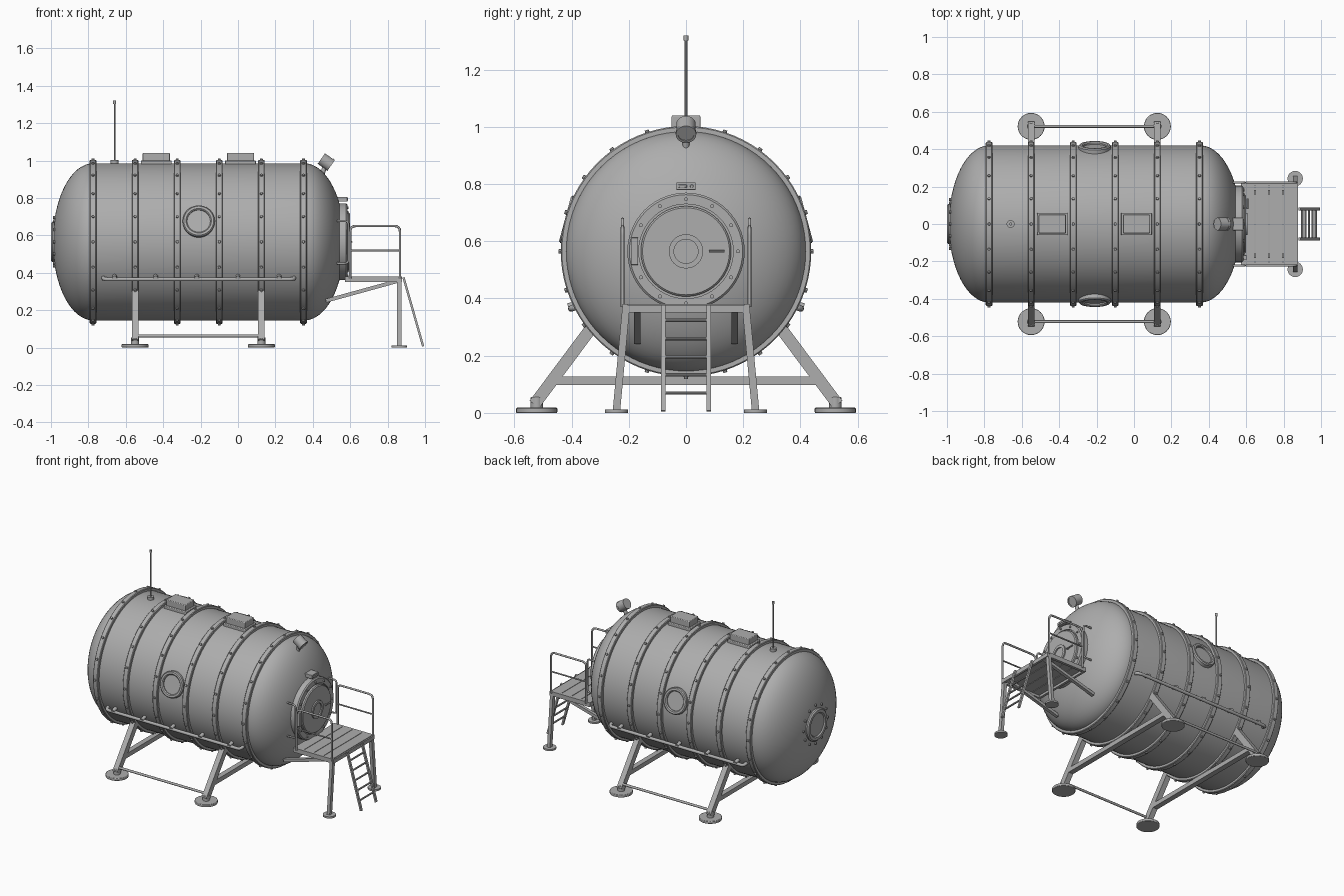
import bpy, bmesh, math
from math import sin, cos, pi, radians, sqrt
from mathutils import Vector, Matrix

if "Cube" in bpy.data.objects:
    bpy.data.objects.remove(bpy.data.objects["Cube"], do_unlink=True)

grey = bpy.data.materials.new("Plain grey")
grey.use_nodes = True
grey.diffuse_color = (0.42, 0.42, 0.42, 1)
grey.node_tree.nodes["Principled BSDF"].inputs["Base Color"].default_value = (0.42, 0.42, 0.42, 1)

AXIS = 0.565   # height of the tank axis
R = 0.42       # tank radius
X0, X1, DOME = -0.775, 0.355, 0.215
SIDES = (-1, 1)


class Part:
    """Collects primitives into one mesh object."""

    def __init__(self, name):
        self.name, self.bm = name, bmesh.new()

    def rod(self, a, b, r, n=16, r2=None):
        a, b = Vector(a), Vector(b)
        d = b - a
        m = Matrix.Translation((a + b) / 2) @ d.to_track_quat('Z', 'Y').to_matrix().to_4x4()
        bmesh.ops.create_cone(self.bm, cap_ends=True, segments=n, radius1=r,
                              radius2=r if r2 is None else r2, depth=d.length, matrix=m)

    def box(self, c, size, rot=None):
        m = Matrix.Translation(c) @ (rot or Matrix()) @ Matrix.Diagonal((*size, 1))
        bmesh.ops.create_cube(self.bm, size=1, matrix=m)

    def beam(self, a, b, w, h):
        """Square bar from a to b: w is the width along x or y, h the other."""
        a, b = Vector(a), Vector(b)
        d = (b - a).normalized()
        side = Vector((1, 0, 0)) if abs(d.x) < 0.3 else Vector((0, 1, 0))
        side = (side - d * side.dot(d)).normalized()
        rot = Matrix((side, d.cross(side), d)).transposed().to_4x4()
        self.box((a + b) / 2, (w, h, (b - a).length), rot)

    def lathe(self, profile, origin, axis, n=48, closed=False):
        """Spin (radius, height) points about an axis."""
        m = Matrix.Translation(origin) @ Vector(axis).to_track_quat('Z', 'Y').to_matrix().to_4x4()
        vs = [self.bm.verts.new(m @ Vector((r, 0, h))) for r, h in profile]
        pairs = list(zip(vs, vs[1:] + vs[:1])) if closed else list(zip(vs, vs[1:]))
        es = [self.bm.edges.new(p) for p in pairs]
        bmesh.ops.spin(self.bm, geom=vs + es, cent=origin, axis=axis, angle=2 * pi,
                       steps=n, use_merge=True)
        bmesh.ops.remove_doubles(self.bm, verts=self.bm.verts, dist=1e-5)

    def done(self, bevel=0):
        bmesh.ops.recalc_face_normals(self.bm, faces=self.bm.faces)
        me = bpy.data.meshes.new(self.name)
        self.bm.to_mesh(me)
        self.bm.free()
        me.polygons.foreach_set("use_smooth", [True] * len(me.polygons))
        me.set_sharp_from_angle(angle=radians(32))
        me.materials.append(grey)
        ob = bpy.data.objects.new(self.name, me)
        bpy.context.collection.objects.link(ob)
        if bevel:
            mod = ob.modifiers.new("Soft edges", 'BEVEL')
            mod.width, mod.segments = bevel, 2
        return ob


def pipe(name, pts, r, bend=0.03):
    """Round tube through points, with rounded corners."""
    pts = [Vector(p) for p in pts]
    path = [pts[0]]
    for p, q, s in zip(pts, pts[1:], pts[2:]):
        a, b = q + (p - q).normalized() * bend, q + (s - q).normalized() * bend
        path += [a.lerp(q, t).lerp(q.lerp(b, t), t) for t in (0, .25, .5, .75, 1)]
    path.append(pts[-1])
    cu = bpy.data.curves.new(name, 'CURVE')
    cu.dimensions, cu.bevel_depth, cu.bevel_resolution, cu.use_fill_caps = '3D', r, 2, True
    sp = cu.splines.new('POLY')
    sp.points.add(len(path) - 1)
    for point, co in zip(sp.points, path):
        point.co = (*co, 1)
    cu.materials.append(grey)
    bpy.context.collection.objects.link(bpy.data.objects.new(name, cu))


def ring_of(n, r, start=0):
    return [(r * cos(start + 2 * pi * i / n), r * sin(start + 2 * pi * i / n)) for i in range(n)]


# Tank with elliptical domes
arc = [i * pi / 32 for i in range(17)]
hull = Part("tank_hull")
hull.lathe([(R * sin(t), X0 - DOME * cos(t)) for t in arc] +
           [(R * cos(t), X1 + DOME * sin(t)) for t in arc], (0, 0, AXIS), (1, 0, 0), 80)
hull.done()

# Hoops with bolts
hoops, bolts = Part("tank_hoops"), Part("hoop_bolts")
for i in range(6):
    x = X0 + 0.225 * i
    hoops.lathe([(R - .01, -.018), (.434, -.018), (.438, -.014), (.438, .014), (.434, .018), (R - .01, .018)],
                (x, 0, AXIS), (1, 0, 0), 80, True)
    for y, z in ring_of(20, 1):
        d = Vector((0, y, z))
        c = Vector((x, 0, AXIS))
        bolts.rod(c + d * .433, c + d * .446, .009, 8, .007)
hoops.done()
bolts.done()

# Side portholes, tilted to follow the hull
for s, side in ((-1, "front"), (1, "back")):
    n = Vector((0, s * cos(radians(15)), sin(radians(15))))
    p = Part(side + "_porthole")
    c = Vector((-.21, 0, AXIS)) + n * .41
    p.lathe([(.062, -.02), (.086, -.02), (.086, .022), (.08, .028), (.068, .028), (.062, .022)], c, n, 40, True)
    p.rod(c - n * .02, c + n * .014, .064, 40)
    p.done()

# Porthole in the rear dome
p = Part("end_porthole")
c = Vector((-.98, 0, AXIS))
p.lathe([(.075, -.03), (.108, -.03), (.108, .012), (.1, .02), (.082, .02), (.075, .012)], c, (-1, 0, 0), 40, True)
p.rod((-.96, 0, AXIS), (-.992, 0, AXIS), .077, 40)
for y, z in ring_of(12, .13):
    p.rod((-.96, y, AXIS + z), (-.988, y, AXIS + z), .008, 8)
p.done()

# Roof hatches
for name, x in (("rear_roof_hatch", -.437), ("fore_roof_hatch", .013)):
    h = Part(name)
    h.box((x, 0, .985), (.165, .12, .03))
    h.box((x, 0, 1.01), (.145, .1, .06))
    h.done(.004)

# Antenna
a = Part("antenna")
a.rod((-.66, 0, .97), (-.66, 0, 1.003), .021, 20)
a.rod((-.66, 0, 1), (-.66, 0, 1.31), .0045, 10)
a.rod((-.66, 0, 1.303), (-.66, 0, 1.32), .008, 12)
a.done()

# Floodlight
f = Part("floodlight")
d = Vector((.82, 0, -.57))
c = Vector((.47, 0, .993))
f.rod(c - d * .03, c + d * .03, .034, 24)
f.lathe([(.028, 0), (.036, 0), (.036, .012), (.028, .012)], c + d * .022, d, 24, True)
f.rod((.45, 0, .92), c, .012, 12)
f.done()

# Airlock door
door = Part("airlock_door")
door.lathe([(0, .5), (.205, .5), (.205, .578), (.198, .585), (.165, .585), (.165, .578),
            (.158, .578), (.158, .592), (.152, .598), (0, .598)], (0, 0, AXIS), (1, 0, 0), 56)
door.lathe([(.042, .59), (.06, .59), (.06, .606), (.042, .606)], (0, 0, AXIS), (1, 0, 0), 32, True)
for y, z in ring_of(12, .182, pi / 2):
    door.rod((.58, y, AXIS + z), (.592, y, AXIS + z), .007, 8)
door.rod((.607, .08, AXIS), (.607, .135, AXIS), .005, 8)
door.rod((.59, .087, AXIS), (.607, .087, AXIS), .005, 8)
door.done()

# Control box and lamp box beside the door
k = Part("door_boxes")
k.box((.58, -.18, AXIS), (.045, .026, .095))
k.box((.555, 0, .793), (.06, .068, .026))
k.box((.586, -.012, .793), (.005, .03, .01))
k.rod((.583, .02, .793), (.589, .02, .793), .006, 10)
k.done(.002)

# Door grab handles
for s in SIDES:
    pipe("grab_handle", [(.53, s * .222, .45), (.59, s * .222, .45), (.59, s * .222, .677),
                         (.53, s * .222, .677)], .006, .02)

# Entry platform: planks in a frame
pl = Part("platform")
for i in range(4):
    pl.box((.61 + .0745 * i, 0, .374), (.071, .42, .014))
for s in SIDES:
    pl.box((.725, s * .213, .366), (.305, .018, .03))
for x in (.58, .87):
    pl.box((x, 0, .364), (.016, .42, .026))
pl.done()

# Platform legs, feet and braces
pg = Part("platform_supports")
for s in SIDES:
    pg.beam((.862, s * .21, .365), (.862, s * .243, .01), .022, .026)
    pg.rod((.862, s * .243, 0), (.862, s * .243, .012), .041, 24)
    pg.beam((.87, s * .17, .36), (.47, s * .17, .25), .022, .02)
pg.done()

# Platform railings
for s in SIDES:
    y = s * .222
    pipe("handrail", [(.6, y, .37), (.6, y, .65), (.866, y, .65), (.866, y, .37)], .0065)
    pipe("mid_rail", [(.6, y, .518), (.866, y, .518)], .005)

# Ladder
ld = Part("ladder")
top, foot = Vector((.885, 0, .375)), Vector((.99, 0, .006))
for s in SIDES:
    off = Vector((0, s * .08, 0))
    ld.beam(top + off, foot + off, .012, .016)
for i in range(5):
    q = top.lerp(foot, .14 + .172 * i)
    ld.rod(q - Vector((0, .08, 0)), q + Vector((0, .08, 0)), .006, 10)
ld.done()

# Main stand: splayed legs, cross beams, feet and tie bars
st, feet = Part("stand_legs"), Part("stand_feet")
for x in (-.55, .125):
    st.box((x, 0, .113), (.036, .91, .03))
    for s in SIDES:
        st.beam((x, s * .31, .325), (x, s * .53, .03), .036, .042)
        feet.rod((x, s * .522, 0), (x, s * .522, .018), .072, 32)
        feet.rod((x, s * .522, .015), (x, s * .522, .055), .022, 16)
for s in SIDES:
    st.rod((-.55, s * .522, .062), (.125, s * .522, .062), .008, 12)
st.done()
feet.done(.003)

# Side rails with stand-offs
so = Part("side_rail_brackets")
for s in SIDES:
    y, z = s * .402, .365
    pipe("side_rail", [(-.72, s * .35, z + .015), (-.72, y, z), (.3, y, z), (.3, s * .35, z + .015)], .011, .025)
    for i in range(5):
        x = -.66 + .22 * i
        so.rod((x, s * .35, z + .025), (x, s * .412, z + .006), .012, 12)
so.done()
